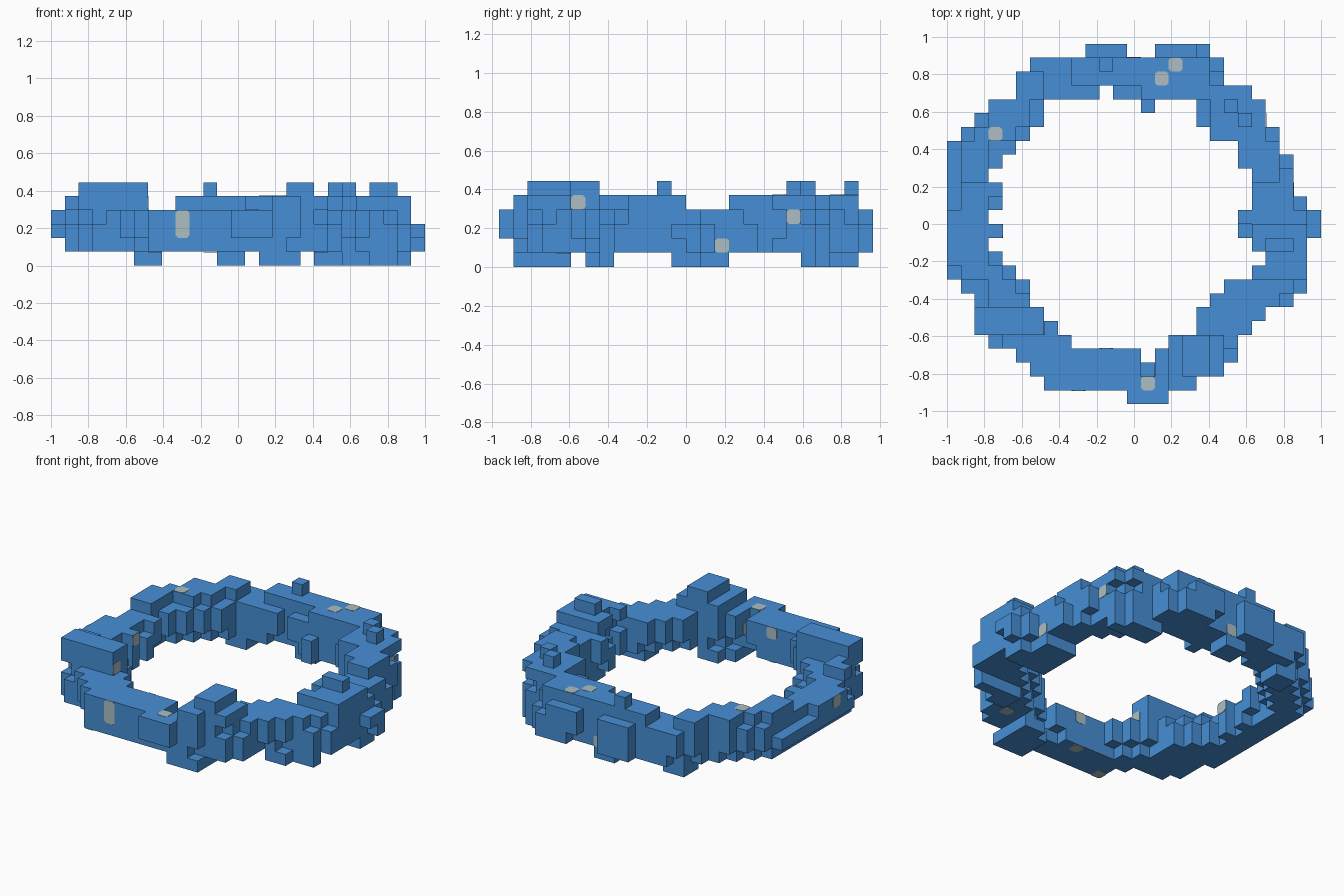
import bpy, bmesh
from mathutils import Vector

if "Cube" in bpy.data.objects:
    bpy.data.objects.remove(bpy.data.objects["Cube"])

S = 2 / 27                      # edge of one block
NX, NY = 27, 26


def material(name, rgb):
    m = bpy.data.materials.new(name)
    m.use_nodes = True
    m.diffuse_color = (*rgb, 1)
    b = m.node_tree.nodes["Principled BSDF"]
    b.inputs["Base Color"].default_value = (*rgb, 1)
    b.inputs["Roughness"].default_value = 0.7
    return m


BLUE = material("ring blue", (0.063, 0.275, 0.67))
GREY = material("pale grey", (0.42, 0.52, 0.54))


def make_object(name, bm, mat):
    me = bpy.data.meshes.new(name)
    bm.to_mesh(me)
    bm.free()
    me.materials.append(mat)
    ob = bpy.data.objects.new(name, me)
    bpy.context.collection.objects.link(ob)
    return ob


def corner(i, j, k):
    return Vector(((i - NX / 2) * S, (j - NY / 2) * S, k * S))


# Ring footprint: filled column runs for each row, from the back to the front
RUNS = [
    [(10, 12), (15, 18)], [(6, 19)], [(5, 19)], [(5, 10), (12, 21)],
    [(3, 6), (14, 14), (18, 22)], [(2, 6), (18, 22)], [(1, 5), (19, 23)],
    [(0, 4), (21, 23)], [(0, 3), (21, 24)], [(0, 2), (22, 24)],
    [(0, 3), (22, 24)], [(0, 3), (22, 25)], [(0, 2), (21, 26)],
    [(0, 3), (21, 26)], [(0, 2), (22, 25)], [(0, 3), (23, 25)],
    [(0, 4), (22, 25)], [(1, 5), (20, 25)], [(2, 5), (19, 24)],
    [(2, 6), (18, 22)], [(2, 7), (18, 21)], [(3, 8), (16, 20)],
    [(5, 13), (15, 20)], [(6, 19)], [(7, 17)], [(13, 15)],
]
foot = {(i, NY - 1 - r) for r, runs in enumerate(RUNS)
        for a, b in runs for i in range(a, b + 1)}


def patch(*boxes):
    """Footprint cells inside boxes given as (column from, to, row from, to)."""
    return {(i, j) for i, j in foot for a, b, c, d in boxes
            if a <= i <= b and c <= j <= d}


def stepped(parity):
    """Footprint with alternate corner cells left out."""
    out = set()
    for i, j in foot:
        n = sum((i + a, j + b) in foot for a, b in ((1, 0), (-1, 0), (0, 1), (0, -1)))
        if n > 2 or (i + j) % 2 == parity:
            out.add((i, j))
    return out


notch = {(14, 2)}
layers = [
    # feet under the ring
    patch((15, 17, 1, 3), (16, 17, 4, 4), (21, 25, 6, 7), (22, 24, 12, 15),
          (25, 25, 12, 13), (19, 22, 21, 22), (12, 13, 23, 24), (6, 7, 22, 23)),
    # main band
    (stepped(1) | patch((7, 8, 1, 1), (10, 12, 25, 25))) - patch((0, 0, 0, 25), (0, 26, 0, 0)),
    foot - notch,
    (stepped(0) | patch((13, 15, 0, 0), (10, 12, 25, 25), (3, 3, 12, 12)))
    - patch((26, 26, 0, 25), (0, 0, 14, 25)) - notch,
    # raised terraces
    patch((1, 6, 5, 6), (1, 2, 7, 8), (16, 19, 1, 4), (22, 25, 9, 12),
          (19, 22, 19, 22), (21, 23, 16, 18), (14, 18, 22, 24), (9, 13, 23, 24),
          (1, 2, 16, 18), (2, 4, 19, 19), (3, 5, 20, 21), (5, 6, 22, 23)),
    # tallest blocks
    patch((2, 6, 5, 6), (17, 18, 2, 4), (23, 24, 11, 11),
          (20, 20, 21, 21), (21, 21, 20, 20), (11, 11, 24, 24)),
]
blocks = {(i, j, k) for k, cells in enumerate(layers) for i, j in cells}

# Outer skin of the stacked blocks
bm = bmesh.new()
verts = {}


def vert(p):
    if p not in verts:
        verts[p] = bm.verts.new(corner(*p))
    return verts[p]


for cell in sorted(blocks):
    for axis in range(3):
        u, v = (axis + 1) % 3, (axis + 2) % 3
        for side in (0, 1):
            near = list(cell)
            near[axis] += 2 * side - 1
            if tuple(near) in blocks:
                continue
            quad = []
            for du, dv in ((0, 0), (1, 0), (1, 1), (0, 1)):
                p = list(cell)
                p[axis] += side
                p[u] += du
                p[v] += dv
                quad.append(vert(tuple(p)))
            bm.faces.new(quad if side else quad[::-1])
make_object("block_ring", bm, BLUE)


# Thin grey plates with clipped corners, lying on block faces
def plate(name, cell, axis, sign, tall=1):
    u, v = (axis + 1) % 3, (axis + 2) % 3
    size = [1, 1, 1]
    if axis != 2:
        size[2] = tall
    bm = bmesh.new()
    c = 0.18
    a, b = size[u], size[v]
    outline = [(c, 0), (a - c, 0), (a, c), (a, b - c),
               (a - c, b), (c, b), (0, b - c), (0, c)]
    ring = []
    for s, t in outline:
        p = list(cell)
        p[axis] += (1 if sign > 0 else 0) + sign * 0.02
        p[u] += s
        p[v] += t
        ring.append(bm.verts.new(corner(*p)))
    face = bm.faces.new(ring if sign > 0 else ring[::-1])
    ext = bmesh.ops.extrude_face_region(bm, geom=[face])
    shift = Vector((0, 0, 0))
    shift[axis] = sign * 0.002
    bmesh.ops.translate(bm, vec=shift,
                        verts=[g for g in ext["geom"] if isinstance(g, bmesh.types.BMVert)])
    bmesh.ops.recalc_face_normals(bm, faces=bm.faces)
    make_object(name, bm, GREY)


plate("top_plate_back_outer", (16, 24, 4), 2, 1)
plate("top_plate_back_inner", (15, 23, 4), 2, 1)
plate("top_plate_right", (3, 19, 4), 2, 1)
plate("top_plate_front", (14, 1, 3), 2, 1)
plate("front_plate", (9, 1, 2), 1, -1, 2)
plate("tall_block_plate", (6, 5, 4), 0, 1)
plate("left_plate_upper", (22, 20, 3), 0, 1)
plate("left_plate_lower", (24, 15, 1), 0, 1)
plate("inner_plate_right", (3, 12, 3), 0, 1)
plate("inner_plate_front", (11, 3, 3), 1, 1)
plate("notch_plate", (15, 2, 2), 0, -1)
plate("outer_plate_right", (0, 11, 3), 0, -1)
plate("back_plate", (13, 24, 1), 1, 1)
plate("under_plate_left", (19, 4, 1), 2, -1)
plate("under_plate_middle", (11, 3, 1), 2, -1)
plate("under_plate_right", (7, 1, 1), 2, -1)
